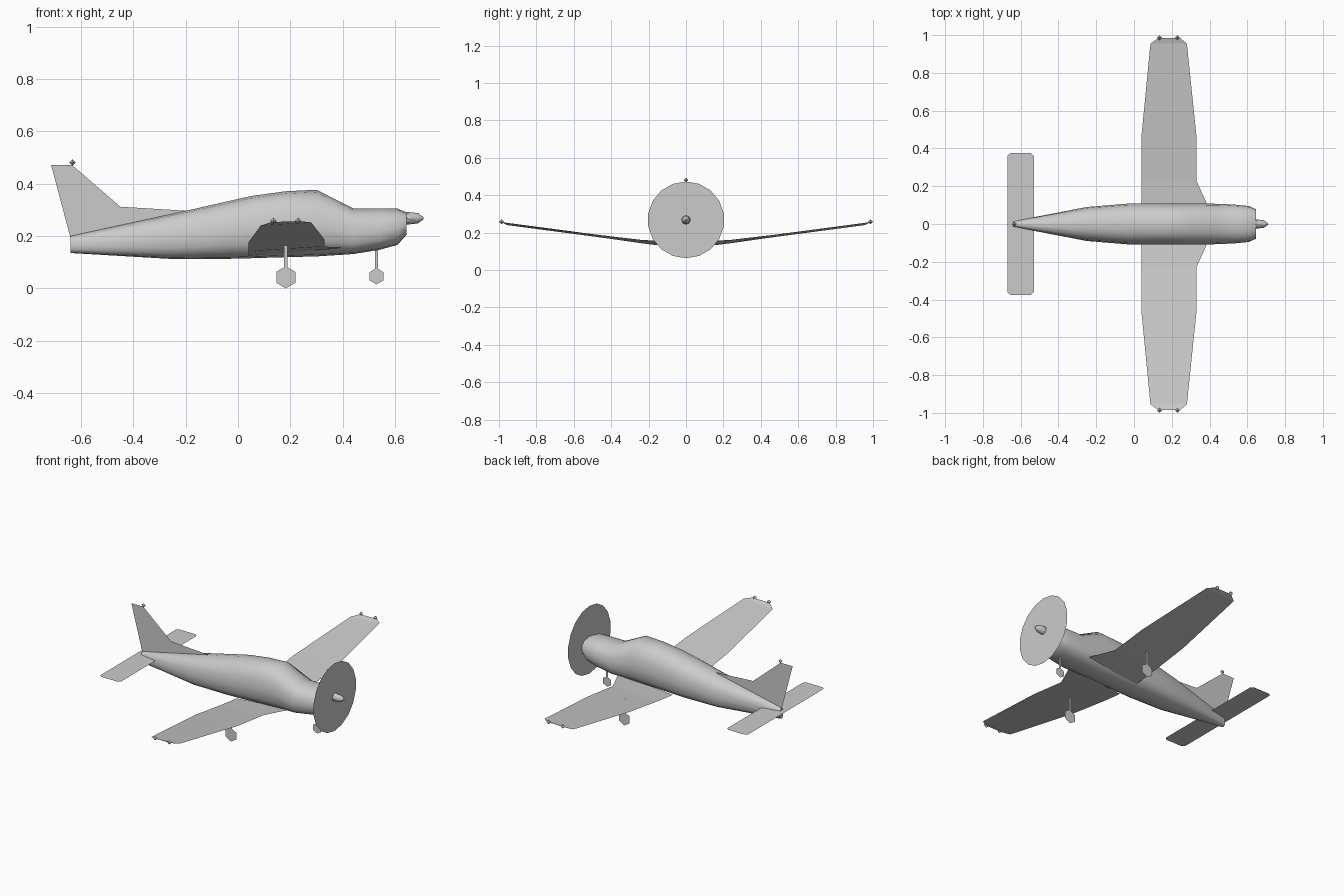
import bpy
import math
from math import cos, sin, pi, copysign

cube = bpy.data.objects.get("Cube")
if cube:
    bpy.data.objects.remove(cube, do_unlink=True)

COLOUR = (0.6, 0.6, 0.6, 1)
grey = bpy.data.materials.new("light_grey")
grey.use_nodes = True
grey.diffuse_color = COLOUR
grey.node_tree.nodes["Principled BSDF"].inputs["Base Color"].default_value = COLOUR


def build(name, verts, faces, smooth=None):
    mesh = bpy.data.meshes.new(name)
    mesh.from_pydata(verts, [], faces)
    mesh.update()
    mesh.materials.append(grey)
    obj = bpy.data.objects.new(name, mesh)
    bpy.context.collection.objects.link(obj)
    if smooth:
        bpy.ops.object.select_all(action='DESELECT')
        obj.select_set(True)
        bpy.context.view_layer.objects.active = obj
        bpy.ops.object.shade_smooth_by_angle(angle=math.radians(smooth))
    return obj


def loft(name, rings, smooth=None):
    """Skin equal-sized rings and close both ends."""
    n = len(rings[0])
    verts = [v for ring in rings for v in ring]
    faces = [(r * n + i, r * n + (i + 1) % n, (r + 1) * n + (i + 1) % n, (r + 1) * n + i)
             for r in range(len(rings) - 1) for i in range(n)]
    faces = [f[::-1] for f in faces]
    faces.append(tuple(range(n)))
    faces.append(tuple(reversed(range(len(verts) - n, len(verts)))))
    # Rings run counter-clockwise seen from the nose, so turn faces outward
    return build(name, verts, [f[::-1] for f in faces], smooth)


def sheet_xz(name, outline, y=0):
    return build(name, [(x, y, z) for x, z in outline], [tuple(range(len(outline)))])


def ring_xz(cx, cz, r, n):
    return [(cx + r * sin(2 * pi * i / n), cz + r * cos(2 * pi * i / n)) for i in range(n)]


# Fuselage: x, bottom, top, half width
STATIONS = [
    (-0.64, 0.135, 0.20, 0.015),
    (-0.25, 0.112, 0.285, 0.09),
    (-0.03, 0.113, 0.335, 0.108),
    (0.05, 0.115, 0.353, 0.109),
    (0.18, 0.119, 0.371, 0.109),
    (0.30, 0.122, 0.377, 0.109),
    (0.44, 0.131, 0.306, 0.107),
    (0.54, 0.147, 0.306, 0.102),
    (0.61, 0.166, 0.305, 0.095),
    (0.645, 0.205, 0.29, 0.078),
]


def hull_ring(x, low, high, half, n=16):
    mid = low + 0.45 * (high - low)
    ring = []
    for i in range(n):
        a = 2 * pi * i / n
        c, s = cos(a), sin(a)
        power = 0.85 if s > 0 else 0.75
        y = half * copysign(abs(c) ** power, c)
        reach = high - mid if s > 0 else mid - low
        ring.append((x, y, mid + reach * copysign(abs(s) ** power, s)))
    return ring


loft("fuselage", [hull_ring(*s) for s in STATIONS], 40)

# Wings: span, trailing x, leading x, trailing z, leading z
RIBS = [
    (0.07, 0.04, 0.405, 0.124, 0.154),
    (0.114, 0.04, 0.383, 0.128, 0.156),
    (0.23, 0.04, 0.33, 0.142, 0.160),
    (0.47, 0.04, 0.33, 0.176, 0.188),
    (0.955, 0.087, 0.28, 0.24, 0.252),
    (0.985, 0.13, 0.243, 0.254, 0.256),
]
for side, label in ((1, "left"), (-1, "right")):
    verts = []
    for y, xt, xl, zt, zl in RIBS:
        verts += [(xt, side * y, zt), (xl, side * y, zl)]
    faces = [(i, i + 1, i + 3, i + 2) for i in range(0, len(verts) - 2, 2)]
    build(label + "_wing", verts, [f[::side] for f in faces])

# Tailplane with clipped corners
BACK, FRONT, SPAN, CLIP, LEVEL = -0.67, -0.53, 0.375, 0.015, 0.185
half = [(BACK, SPAN - CLIP), (BACK + CLIP, SPAN), (FRONT - CLIP, SPAN), (FRONT, SPAN - CLIP)]
outline = half + [(x, -y) for x, y in reversed(half)]
build("tailplane", [(x, y, LEVEL) for x, y in outline], [tuple(reversed(range(8)))])

# Fin
sheet_xz("fin", [(-0.64, 0.19), (-0.2, 0.29), (-0.2, 0.297), (-0.45, 0.312),
                 (-0.635, 0.472), (-0.715, 0.472)])

# Propeller disc and spinner
HUB = 0.268
build("propeller_disc", [(0.648, y, z) for y, z in ring_xz(0, HUB, 0.205, 18)],
      [tuple(reversed(range(18)))])
spinner = [[(x, r * cos(2 * pi * i / 8), HUB + r * sin(2 * pi * i / 8)) for i in range(8)]
           for x, r in ((0.64, 0.025), (0.688, 0.02), (0.71, 0.004))]
loft("spinner", spinner, 40)


# Landing gear: flat wheel and strut
def gear(name, x, y, z, radius, width, top):
    sheet_xz(name + "_wheel", ring_xz(x, z, radius, 6), y)
    a, b = x - width / 2, x + width / 2
    sheet_xz(name + "_strut", [(a, z + radius * 0.8), (b, z + radius * 0.8), (b, top), (a, top)], y)


gear("nose", 0.53, 0, 0.046, 0.031, 0.012, 0.155)
gear("left_main", 0.183, 0.33, 0.042, 0.042, 0.014, 0.163)
gear("right_main", 0.183, -0.33, 0.042, 0.042, 0.014, 0.163)


# Navigation lights: small octahedra
def lamp(name, x, y, z, r=0.013):
    verts = [(x + r, y, z), (x, y + r, z), (x - r, y, z), (x, y - r, z), (x, y, z + r), (x, y, z - r)]
    faces = []
    for i in range(4):
        j = (i + 1) % 4
        faces += [(i, j, 4), (j, i, 5)]
    build(name, verts, faces)


lamp("fin_light", -0.633, 0, 0.481)
for side, label in ((1, "left"), (-1, "right")):
    lamp(label + "_rear_tip_light", 0.135, side * 0.987, 0.258)
    lamp(label + "_front_tip_light", 0.23, side * 0.987, 0.258)
